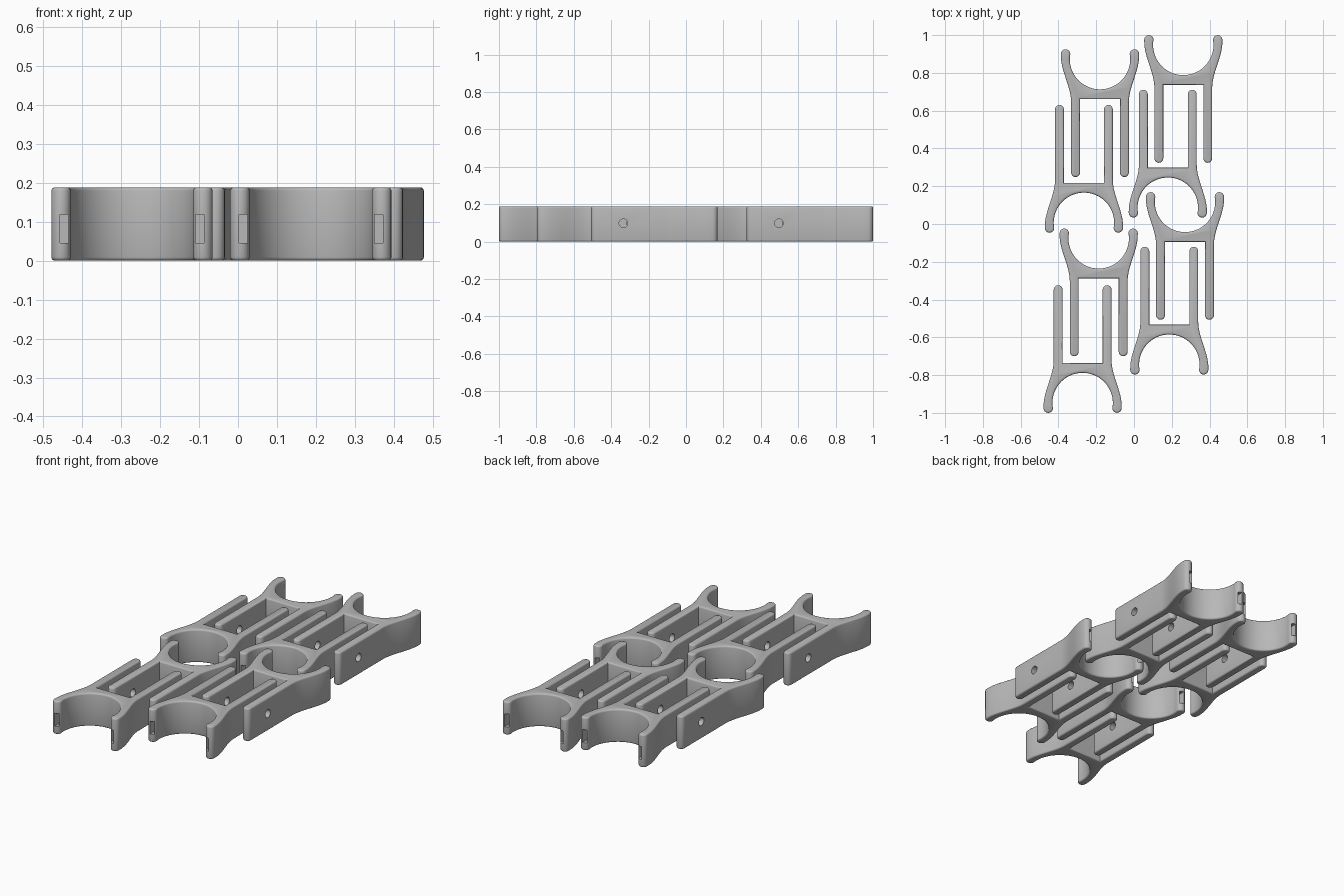
import bpy, bmesh, math
from mathutils import Matrix, Vector

if "Cube" in bpy.data.objects:
    bpy.data.objects.remove(bpy.data.objects["Cube"])

HEIGHT = 0.188
LENGTH = 0.676          # jaw tip (y = 0) to prong end
ARC_R, ARC_Y = 0.16, 0.052
TIP_X, TIP_R = 0.182, 0.025
PRONG_OUT, PRONG_IN = 0.153, 0.106

plastic = bpy.data.materials.new("grey plastic")
plastic.diffuse_color = (0.48, 0.48, 0.48, 1)
plastic.use_nodes = True
plastic.node_tree.nodes["Principled BSDF"].inputs["Base Color"].default_value = plastic.diffuse_color


def half_outline():
    """Right half of the clip outline, from the arc crown round to the pocket."""
    pts = []
    # round saddle
    for i in range(25):
        a = math.radians(90 - 96 * i / 24)
        pts.append((ARC_R * math.cos(a), ARC_Y + ARC_R * math.sin(a)))
    # rounded jaw tip
    for i in range(9):
        a = math.pi + math.pi * i / 8
        pts.append((TIP_X + TIP_R * math.cos(a), TIP_R + TIP_R * math.sin(a)))
    # flank sweeping in to the prong
    for i in range(1, 17):
        t = i / 16
        s = t * t * (3 - 2 * t)
        x = TIP_X + TIP_R
        pts.append((x + (PRONG_OUT - x) * s, 0.035 + 0.245 * t))
    # rounded prong end
    r = (PRONG_OUT - PRONG_IN) / 2
    for i in range(11):
        a = math.pi * i / 10
        pts.append((PRONG_IN + r + r * math.cos(a), LENGTH - r + r * math.sin(a)))
    # pocket corner
    pts.append((PRONG_IN, 0.264))
    return pts


def add_object(name, bm):
    mesh = bpy.data.meshes.new(name)
    bm.to_mesh(mesh)
    bm.free()
    ob = bpy.data.objects.new(name, mesh)
    bpy.context.collection.objects.link(ob)
    return ob


def clip_body():
    right = half_outline()
    outline = right + [(-x, y) for x, y in reversed(right[1:])]
    bm = bmesh.new()
    face = bm.faces.new([bm.verts.new((x, y, 0)) for x, y in outline])
    up = bmesh.ops.extrude_face_region(bm, geom=[face])["geom"]
    bmesh.ops.translate(bm, vec=(0, 0, HEIGHT),
                        verts=[v for v in up if isinstance(v, bmesh.types.BMVert)])
    bmesh.ops.recalc_face_normals(bm, faces=bm.faces)
    # soften the upper and lower rims
    rims = [e for e in bm.edges if abs(e.verts[0].co.z - e.verts[1].co.z) < 1e-6]
    bmesh.ops.bevel(bm, geom=rims, offset=0.009, segments=3, profile=0.5,
                    affect='EDGES', clamp_overlap=True)
    return add_object("clip_body", bm)


def clip_cutters():
    bm = bmesh.new()
    # band slots in the jaw tips
    for side in (-1, 1):
        m = (Matrix.Translation((side * 0.174, 0.02, 0.082))
             @ Matrix.Diagonal((0.022, 0.09, 0.074, 1)))
        bmesh.ops.create_cube(bm, size=1, matrix=m)
    # pin hole across both prongs
    m = Matrix.Translation((0, LENGTH - 0.172, 0.098)) @ Matrix.Rotation(math.pi / 2, 4, 'Y')
    bmesh.ops.create_cone(bm, cap_ends=True, segments=20, radius1=0.023,
                          radius2=0.023, depth=0.5, matrix=m)
    cutter = add_object("cutters", bm)
    cutter.hide_render = True
    return cutter


# one finished clip mesh
body, cutter = clip_body(), clip_cutters()
mod = body.modifiers.new("cut", 'BOOLEAN')
mod.operation, mod.solver, mod.object = 'DIFFERENCE', 'EXACT', cutter
bpy.context.view_layer.update()
clip_mesh = bpy.data.meshes.new_from_object(
    body.evaluated_get(bpy.context.evaluated_depsgraph_get()))
clip_mesh.name = "spring_clip"
clip_mesh.materials.clear()
clip_mesh.materials.append(plastic)
bpy.data.objects.remove(body)
bpy.data.objects.remove(cutter)

# interlocking pairs: (centre x, jaw tip y, turned round)
layout = [
    (-0.272, -1.0, False), (-0.187, -0.024, True),
    (0.187, -0.797, False), (0.270, 0.169, True),
    (-0.265, -0.046, False), (-0.180, 0.925, True),
    (0.179, 0.034, False), (0.261, 1.0, True),
]
clips = []
for i, (x, y, turned) in enumerate(layout):
    ob = bpy.data.objects.new(f"spring_clip_{i + 1}", clip_mesh)
    bpy.context.collection.objects.link(ob)
    ob.location = Vector((x, y, 0))
    ob.rotation_euler.z = math.pi if turned else 0
    clips.append(ob)

bpy.ops.object.select_all(action='DESELECT')
clips[0].select_set(True)
bpy.context.view_layer.objects.active = clips[0]
for ob in clips:
    ob.data = clip_mesh.copy()
    ob.select_set(True)
bpy.ops.object.shade_smooth_by_angle(angle=math.radians(35))
